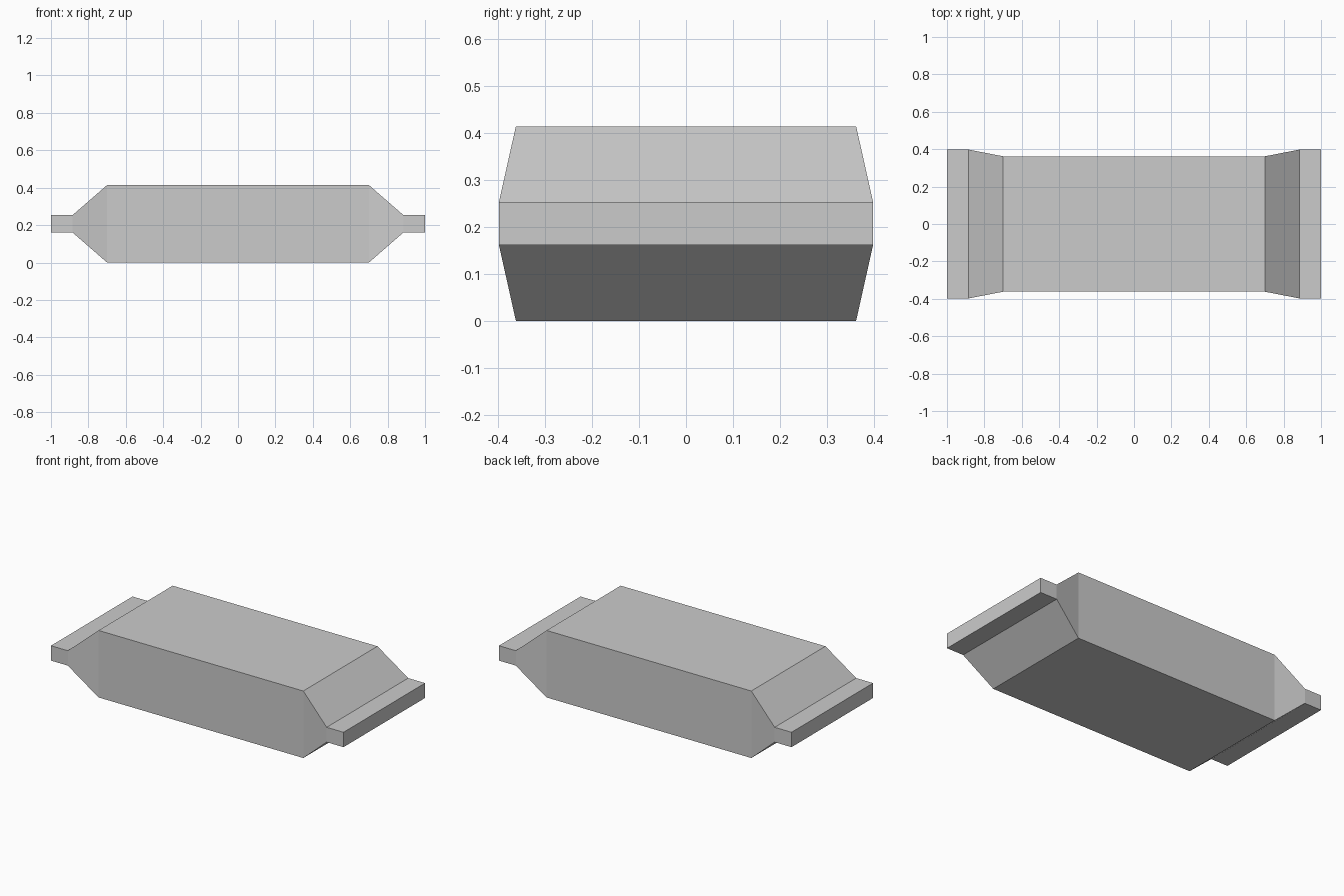
import bpy
import bmesh

cube = bpy.data.objects.get("Cube")
if cube:
    bpy.data.objects.remove(cube, do_unlink=True)

# Colour
grey = bpy.data.materials.new("light_grey")
grey.use_nodes = True
colour = (0.6, 0.6, 0.6, 1)
grey.diffuse_color = colour
grey.node_tree.nodes["Principled BSDF"].inputs["Base Color"].default_value = colour

MID_Z = 0.207

# Cross-sections along x: position, half depth, half height
half = [(0.70, 0.362, 0.207), (0.885, 0.398, 0.046), (1.0, 0.398, 0.046)]
sections = [(-x, d, h) for x, d, h in reversed(half)] + half

# Bar body with tapered shoulders and flat end tabs
bm = bmesh.new()
rings = []
for x, d, h in sections:
    corners = [(-d, -h), (d, -h), (d, h), (-d, h)]
    rings.append([bm.verts.new((x, y, MID_Z + z)) for y, z in corners])
for a, b in zip(rings, rings[1:]):
    for i in range(4):
        j = (i + 1) % 4
        bm.faces.new((a[i], a[j], b[j], b[i]))
bm.faces.new(rings[0])
bm.faces.new(rings[-1])
bmesh.ops.recalc_face_normals(bm, faces=bm.faces)

mesh = bpy.data.meshes.new("wrapped_bar")
bm.to_mesh(mesh)
bm.free()
mesh.materials.append(grey)
bar = bpy.data.objects.new("wrapped_bar", mesh)
bpy.context.collection.objects.link(bar)
